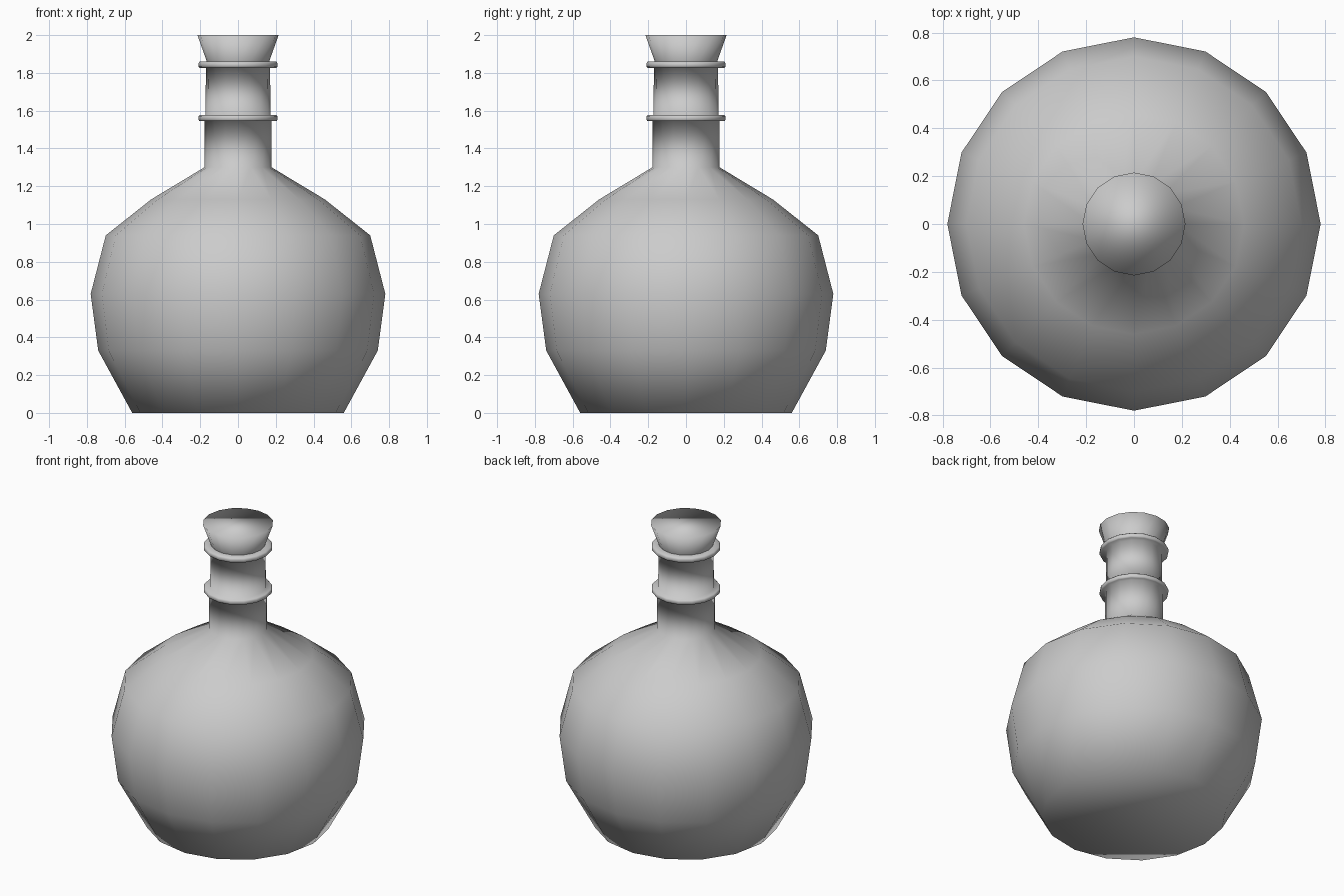
import bpy
import bmesh
from math import cos, sin, tau

if "Cube" in bpy.data.objects:
    bpy.data.objects.remove(bpy.data.objects["Cube"])

SIDES = 16


def lathe(name, profile, cap_bottom=False, cap_top=False):
    """Spin (radius, height) points round z, with a vertex on each axis."""
    bm = bmesh.new()
    rings = [[bm.verts.new((r * cos(tau * i / SIDES), r * sin(tau * i / SIDES), z))
              for i in range(SIDES)] for r, z in profile]
    for low, high in zip(rings, rings[1:]):
        for i in range(SIDES):
            j = (i + 1) % SIDES
            bm.faces.new((low[i], low[j], high[j], high[i]))
    if cap_bottom:
        bm.faces.new(rings[0][::-1])
    if cap_top:
        bm.faces.new(rings[-1])
    for face in bm.faces:
        face.smooth = True
    mesh = bpy.data.meshes.new(name)
    bm.to_mesh(mesh)
    bm.free()
    obj = bpy.data.objects.new(name, mesh)
    bpy.context.collection.objects.link(obj)
    return obj


def collar(z, r_below, r_above):
    """Profile of a thin raised ring around the neck."""
    return [(r_below, z - 0.015), (0.203, z - 0.016), (0.21, z - 0.008),
            (0.21, z + 0.008), (0.203, z + 0.016), (r_above, z + 0.017)]


# Round body, neck and two neck rings
body = [(0.56, 0), (0.74, 0.33), (0.78, 0.63), (0.70, 0.94), (0.46, 1.13), (0.178, 1.30)]
neck = collar(1.56, 0.178, 0.172) + collar(1.843, 0.17, 0.165)
lathe("bottle", body + neck, cap_bottom=True)

# Flared stopper
lathe("stopper", [(0.162, 1.845), (0.165, 1.86), (0.215, 2.0)], cap_top=True)
